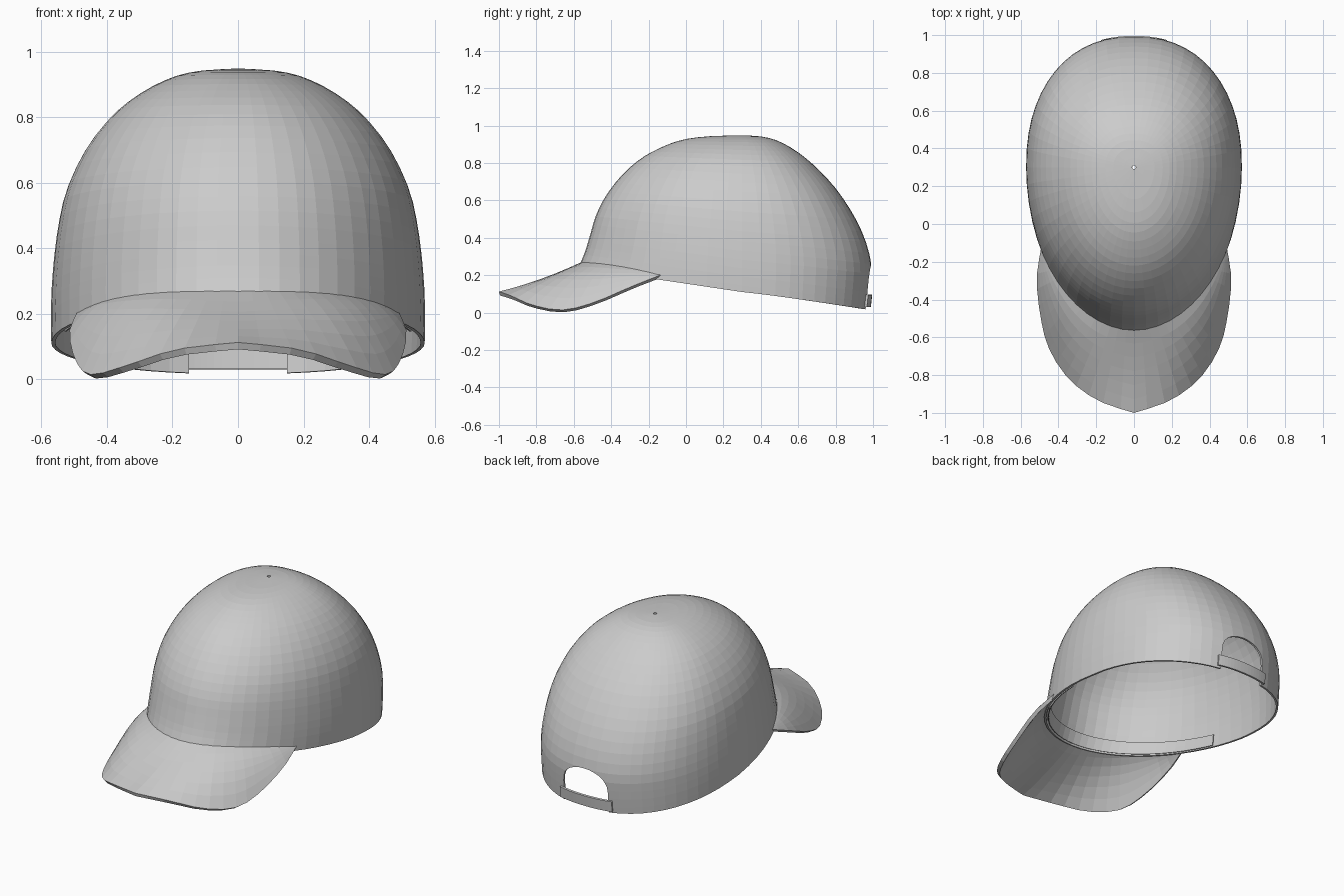
import bpy, math

if "Cube" in bpy.data.objects:
    bpy.data.objects.remove(bpy.data.objects["Cube"])

TOP, CY = 0.948, 0.3
# Crown profile: relative height, then reach to the front, side and back
PROFILE = [
    (0.00, .875, .570, .675), (0.12, .840, .571, .687), (0.25, .812, .566, .692),
    (0.40, .780, .552, .658), (0.55, .725, .525, .592), (0.70, .642, .467, .497),
    (0.82, .545, .390, .392), (0.90, .445, .310, .302), (0.96, .335, .218, .208),
    (0.99, .200, .128, .120), (1.00, .010, .010, .010)]
# Outer edge of the visor, from the tip to where it meets the crown
VISOR_EDGE = [(0, -1, .112), (.19, -.935, .090), (.345, -.82, .040), (.45, -.66, .014),
              (.495, -.49, .055), (.515, -.29, .140), (.492, -.13, .203)]


def spline(pts, t):
    """Catmull-Rom through pts, t in 0..1."""
    n = len(pts) - 1
    i = min(int(t * n), n - 1)
    f = t * n - i
    a, b, c, d = (pts[max(0, min(n, k))] for k in (i - 1, i, i + 1, i + 2))
    return [.5 * (2 * q + (r - p) * f + (2 * p - 5 * q + 4 * r - s) * f * f
                  + (3 * q - p - 3 * r + s) * f ** 3) for p, q, r, s in zip(a, b, c, d)]


def crown_profile(s):
    """Profile row at relative height s."""
    for p, q in zip(PROFILE, PROFILE[1:]):
        if s <= q[0]:
            f = (s - p[0]) / (q[0] - p[0])
            return [u + (v - u) * f for u, v in zip(p, q)]


def rim(a):
    c = math.cos(a)
    return .11 + (.13 if c > 0 else .095) * c


def crown_point(a, row, off=0):
    """Point on the crown at angle a (0 is the front); the back is fuller."""
    s, front, side, back = row
    c, sn = math.cos(a), math.sin(a)
    z = rim(a) + s * (TOP - rim(a))
    reach = (front if c > 0 else back) + off
    e = 1 if c > 0 else 2 / 2.25
    x = math.copysign(abs(sn) ** e, sn) * (side + off)
    return (x, CY - math.copysign(abs(c) ** e, c) * reach, z)


def crown_at_z(a, z, off=0):
    return crown_point(a, crown_profile((z - rim(a)) / (TOP - rim(a))), off)


def grid(name, rows, thickness, closed=False):
    """Sheet through rows of points, thickened away from its outer side."""
    m = len(rows[0])
    faces = [(i * m + j, i * m + (j + 1) % m, (i + 1) * m + (j + 1) % m, (i + 1) * m + j)
             for i in range(len(rows) - 1) for j in range(m if closed else m - 1)]
    mesh = bpy.data.meshes.new(name)
    mesh.from_pydata([p for r in rows for p in r], [], faces)
    ob = bpy.data.objects.new(name, mesh)
    bpy.context.collection.objects.link(ob)
    mod = ob.modifiers.new("thickness", 'SOLIDIFY')
    mod.thickness, mod.offset = thickness, -1
    return ob


# Crown dome
SEG, RINGS = 56, 24
rows = []
for k in range(RINGS + 1):
    row = spline(PROFILE, k / RINGS)
    rows.append([crown_point(2 * math.pi * j / SEG, row) for j in range(SEG)])
crown = grid("crown", rows, .012, closed=True)

# Arched opening at the back
W, Z0, ZS, R = .15, -.1, .14, .12
outline = [(-W, Z0), (W, Z0)] + [
    (W * math.cos(math.pi * k / 14), ZS + R * math.sin(math.pi * k / 14) ** .8)
    for k in range(15)]
n = len(outline)
mesh = bpy.data.meshes.new("opening_cutter")
mesh.from_pydata([(x, y, z) for y in (.7, 1.2) for x, z in outline], [],
                 [tuple(range(n)), tuple(range(2 * n - 1, n - 1, -1))]
                 + [(i, i + n, (i + 1) % n + n, (i + 1) % n) for i in range(n)])
cutter = bpy.data.objects.new("opening_cutter", mesh)
bpy.context.collection.objects.link(cutter)
cutter.hide_render = True
cutter.hide_set(True)
cut = crown.modifiers.new("opening", 'BOOLEAN')
cut.operation, cut.solver, cut.object = 'DIFFERENCE', 'EXACT', cutter

# Curved visor lofted from its outer edge to the crown
COLS, STEPS = 14, 6
rows = []
for i in range(STEPS + 1):
    f = i / STEPS
    row = []
    for j in range(-COLS, COLS + 1):
        t = abs(j) / COLS
        a = math.radians(59) * t
        inner = crown_at_z(a, .27 - .065 * t ** 3, -.004)
        outer = spline(VISOR_EDGE, t)
        x, y, z = (o + (p - o) * f for o, p in zip(outer, inner))
        bulge = f * (1 - f) * (.16 * math.sin(math.pi * t) ** 2 - .05 * (1 - t) ** 3)
        row.append((math.copysign(x, j), y, z + bulge))
    rows.append(row)
grid("visor", rows, .022)

# Sweatband inside the front of the rim
angles = [math.radians(75) * j / 16 for j in range(-16, 17)]
grid("sweatband", [[crown_at_z(a, rim(a) + h, -.022) for a in angles]
                   for h in (.001, .035, .07)], .005)

# Adjustment strap across the opening
angles = [math.pi + math.radians(15) * j / 8 for j in range(-8, 9)]
grid("strap", [[crown_at_z(a, z, .012) for a in angles] for z in (.03, .065, .095)], .014)
